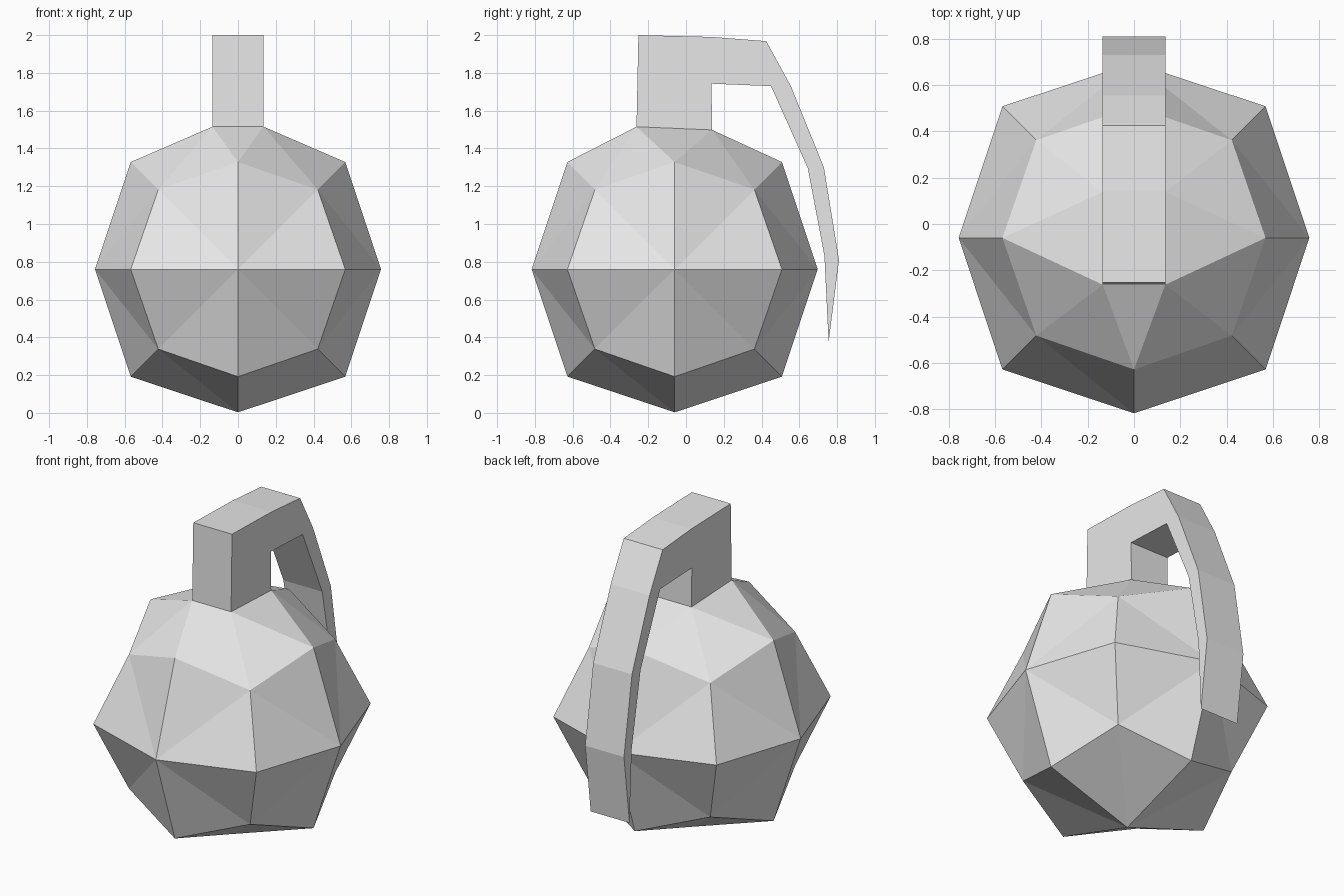
import bpy, bmesh
from mathutils import Vector

cube = bpy.data.objects.get("Cube")
if cube:
    bpy.data.objects.remove(cube, do_unlink=True)

CENTRE = Vector((0, -0.06, 0.76))
HALF_W = 0.135                      # half width of neck and lever
FRONT, BACK = (-0.262, 1.515), (0.138, 1.498)   # foot of the neck (y, z)

grey = bpy.data.materials.new("plain grey")
grey.use_nodes = True
grey.diffuse_color = (0.8, 0.8, 0.8, 1)
grey.node_tree.nodes["Principled BSDF"].inputs["Base Color"].default_value = (0.8, 0.8, 0.8, 1)


def finish(bm, name):
    bmesh.ops.recalc_face_normals(bm, faces=bm.faces)
    mesh = bpy.data.meshes.new(name)
    bm.to_mesh(mesh)
    bm.free()
    mesh.materials.append(grey)
    obj = bpy.data.objects.new(name, mesh)
    bpy.context.collection.objects.link(obj)
    return obj


# Body: a once-divided cube rounded into a faceted ball
bm = bmesh.new()
bmesh.ops.create_cube(bm, size=2)
bmesh.ops.subdivide_edges(bm, edges=bm.edges[:], cuts=1, use_grid_fill=True)
reach = {1: 0.757, 2: 0.568, 3: 0.422}   # face centre, edge middle, corner
kind = {}
for v in bm.verts:
    kind[v] = sum(abs(c) > 0.5 for c in v.co)
    v.co *= reach[kind[v]]

# Fold every facet from its face centre to its corner
for f in bm.faces[:]:
    middle = next(v for v in f.verts if kind[v] == 1)
    corner = next(v for v in f.verts if kind[v] == 3)
    bmesh.utils.face_split(f, middle, corner)

# Open the top and join the rim to the foot of the neck
top = max(bm.verts, key=lambda v: v.co.z)
bmesh.ops.delete(bm, geom=[top], context='VERTS')
bmesh.ops.translate(bm, verts=bm.verts, vec=CENTRE)


def rim(x, y):
    """Upper rim vertex lying in the given direction."""
    size = reach[3] if x and y else reach[2]
    want = CENTRE + Vector((x, y, 1)) * size
    return min(bm.verts, key=lambda v: (v.co - want).length)


ring = [(x, y, rim(x, y)) for x, y in
        ((-1, -1), (0, -1), (1, -1), (1, 0), (1, 1), (0, 1), (-1, 1), (-1, 0))]
foot = {(x, y): bm.verts.new((x * HALF_W, *(FRONT if y < 0 else BACK)))
        for x in (-1, 1) for y in (-1, 1)}
for i, (x, y, v) in enumerate(ring):
    if x and y:
        for neighbour in (ring[i - 1][2], ring[(i + 1) % 8][2]):
            bm.faces.new((foot[x, y], v, neighbour))
    else:
        a, b = ((-1, y), (1, y)) if y else ((x, -1), (x, 1))
        bm.faces.new((foot[a], foot[b], v))
finish(bm, "faceted_body")

# Neck and lever: one side profile extruded across the width
profile = [FRONT, (-0.252, 2.0), (0.14, 1.99), (0.425, 1.968), (0.555, 1.73),
           (0.73, 1.30), (0.81, 0.81), (0.755, 0.375), (0.733, 0.83),
           (0.645, 1.295), (0.45, 1.73), (0.135, 1.743), BACK]
bm = bmesh.new()
left, right = ([bm.verts.new((x, y, z)) for y, z in profile]
               for x in (HALF_W, -HALF_W))
bm.faces.new(left)
bm.faces.new(right[::-1])
for i in range(len(profile) - 1):       # the foot stays open onto the body
    bm.faces.new((left[i + 1], left[i], right[i], right[i + 1]))
finish(bm, "neck_and_lever")
